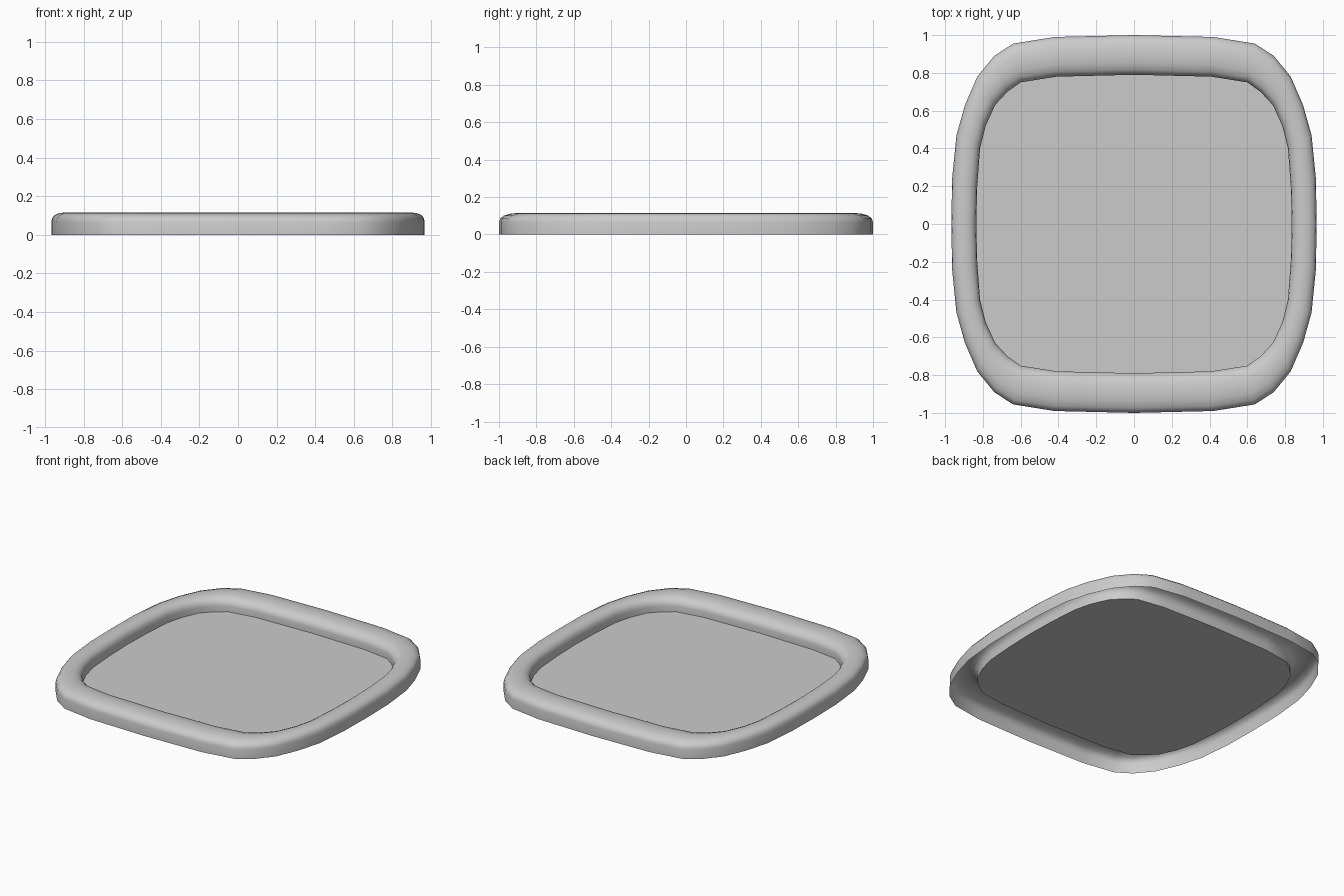
import bpy, bmesh

if "Cube" in bpy.data.objects:
    bpy.data.objects.remove(bpy.data.objects["Cube"])

# Quarter outlines (x, y) of the rim, from the +y middle round to the +x middle
OUTER = [(0, 1.0), (0.42, 0.99), (0.64, 0.955), (0.74, 0.89), (0.83, 0.78),
         (0.895, 0.63), (0.94, 0.47), (0.963, 0.24), (0.967, 0)]
INNER = [(0, 0.79), (0.41, 0.78), (0.60, 0.75), (0.67, 0.70), (0.735, 0.63),
         (0.785, 0.52), (0.815, 0.40), (0.83, 0.20), (0.835, 0)]

# Rim cross-section: (blend from outer to inner outline, height), open underneath
PROFILE = [(0, 0), (0, 0.065), (0.03, 0.085), (0.12, 0.101), (0.3, 0.112), (0.5, 0.115),
           (0.7, 0.112), (0.87, 0.101), (0.97, 0.082), (1, 0.06), (1, 0.02)]


def full_loop(quarter):
    """Mirror a quarter outline into a closed clockwise loop."""
    half = quarter + [(x, -y) for x, y in reversed(quarter[:-1])]
    return half + [(-x, y) for x, y in reversed(half[1:-1])]


def make_object(name, bm):
    mesh = bpy.data.meshes.new(name)
    bm.to_mesh(mesh)
    bm.free()
    obj = bpy.data.objects.new(name, mesh)
    bpy.context.collection.objects.link(obj)
    bpy.ops.object.select_all(action='DESELECT')
    obj.select_set(True)
    bpy.context.view_layer.objects.active = obj
    bpy.ops.object.shade_smooth_by_angle(angle=0.7)
    return obj


outer, inner = full_loop(OUTER), full_loop(INNER)
n = len(outer)

# Tray shell: rounded raised rim, inner wall and sunken floor
bm = bmesh.new()
rings = []
for t, z in PROFILE:
    rings.append([bm.verts.new((a[0] + (b[0] - a[0]) * t, a[1] + (b[1] - a[1]) * t, z))
                  for a, b in zip(outer, inner)])
for lo, hi in zip(rings, rings[1:]):
    for i in range(n):
        j = (i + 1) % n
        bm.faces.new((lo[j], lo[i], hi[i], hi[j]))
bm.faces.new(list(reversed(rings[-1])))
make_object("tray", bm)
